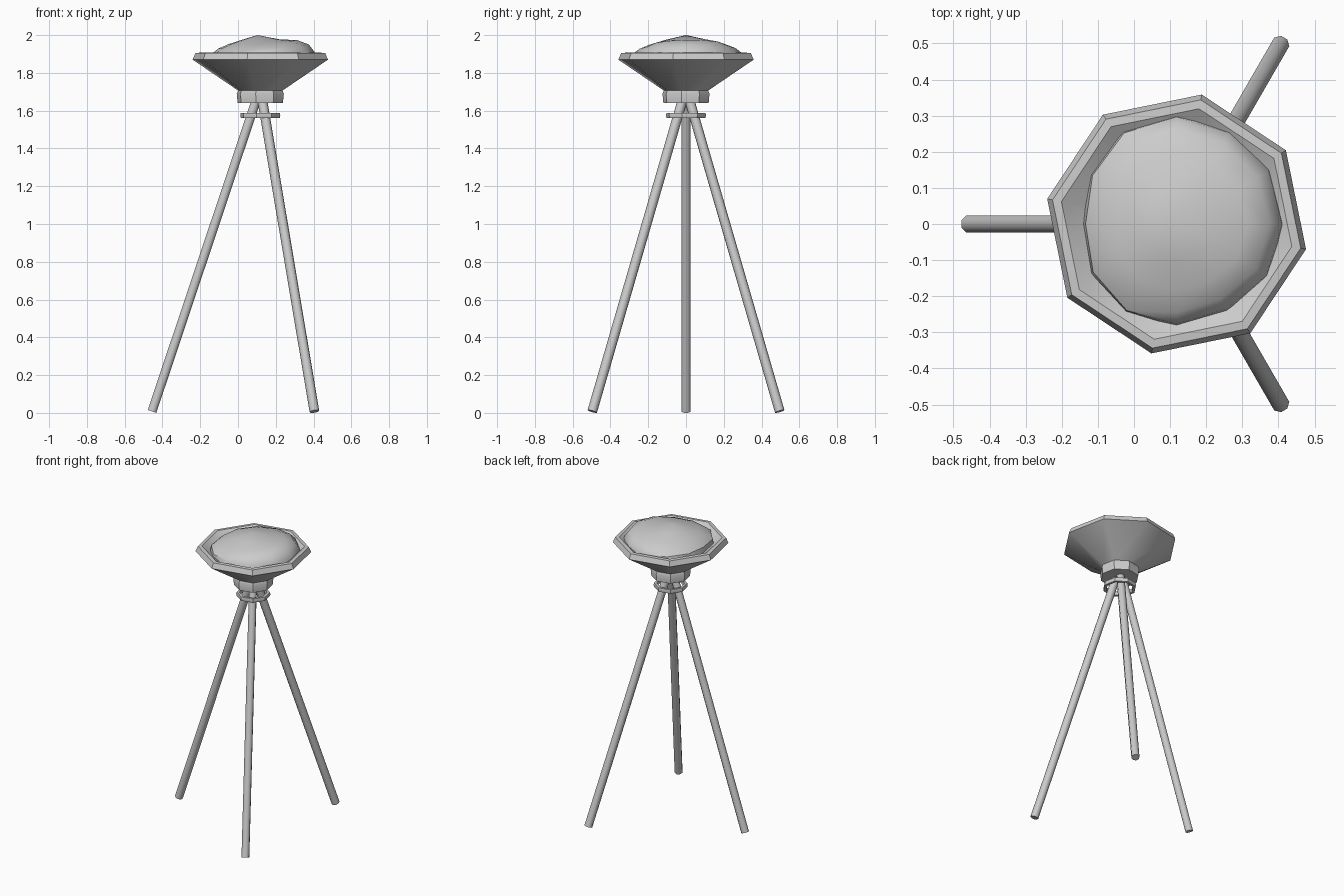
import bpy, bmesh, math
from mathutils import Vector

if "Cube" in bpy.data.objects:
    bpy.data.objects.remove(bpy.data.objects["Cube"])

CX = 0.118                    # axis of the stand
TURN = math.radians(-11)      # rotation of the eight-sided bowl

grey = bpy.data.materials.new("plain_grey")
grey.use_nodes = True
grey.diffuse_color = (0.6, 0.6, 0.6, 1)
grey.node_tree.nodes["Principled BSDF"].inputs["Base Color"].default_value = (0.6, 0.6, 0.6, 1)


def finish(name, bm, angle):
    bmesh.ops.recalc_face_normals(bm, faces=bm.faces)
    mesh = bpy.data.meshes.new(name)
    bm.to_mesh(mesh)
    bm.free()
    mesh.materials.append(grey)
    obj = bpy.data.objects.new(name, mesh)
    bpy.context.collection.objects.link(obj)
    bpy.ops.object.select_all(action='DESELECT')
    obj.select_set(True)
    bpy.context.view_layer.objects.active = obj
    bpy.ops.object.shade_smooth_by_angle(angle=math.radians(angle))
    return obj


def loft(name, rings, angle, closed=False, caps=(True, True)):
    """Skin a list of equal-length point rings."""
    bm = bmesh.new()
    rows = [[bm.verts.new(p) for p in ring] for ring in rings]
    n = len(rows[0])
    pairs = list(zip(rows, rows[1:]))
    if closed:
        pairs.append((rows[-1], rows[0]))
    for a, b in pairs:
        for i in range(n):
            j = (i + 1) % n
            bm.faces.new((a[i], a[j], b[j], b[i]))
    if not closed:
        if caps[0]:
            bm.faces.new(rows[0])
        if caps[1]:
            bm.faces.new(rows[-1])
    return finish(name, bm, angle)


def circle(r, z, n=8, turn=TURN):
    return [(CX + r * math.cos(turn + math.tau * i / n),
             r * math.sin(turn + math.tau * i / n), z) for i in range(n)]


# Bowl: outer wall, bevelled rim and inner wall
bowl = [(0.11, 1.70), (0.365, 1.87), (0.35, 1.905), (0.325, 1.907),
        (0.30, 1.89), (0.10, 1.76)]
loft("bowl", [circle(r, z) for r, z in bowl], 35)

# Collar under the bowl
collar = [(0.122, 1.64), (0.127, 1.69), (0.118, 1.71)]
loft("collar", [circle(r, z) for r, z in collar], 35)

# Ring that holds the legs together
band = [(0.088, 1.562), (0.105, 1.562), (0.108, 1.575), (0.105, 1.588), (0.088, 1.588)]
loft("leg_ring", [circle(r, z) for r, z in band], 35, closed=True)

# Three splayed legs
for k, label in enumerate(("left_back", "right", "left_front")):
    a = math.radians(60 + 120 * k)
    out = Vector((math.cos(a), math.sin(a), 0))
    side = Vector((-out.y, out.x, 0))
    foot = Vector((CX, 0, 0.008)) + out * 0.573
    top = Vector((CX, 0, 1.66)) + out * 0.02
    across = side.cross((top - foot).normalized())
    rings = [[p + 0.026 * (side * math.cos(t) + across * math.sin(t))
              for t in (math.tau * (i + 0.5) / 8 for i in range(8))] for p in (foot, top)]
    loft(label + "_leg", rings, 50)

# Uneven mound filling the bowl: irregular outline, a bump on the +x side
outline = [0.30, 0.302, 0.30, 0.305, 0.30, 0.277, 0.26, 0.275, 0.285, 0.285, 0.28, 0.295]
centre = Vector((CX - 0.015, 0, 2.0))
levels = [(1.0, 1.86), (0.97, 1.905), (0.86, 1.928), (0.65, 1.952), (0.35, 1.977)]
bm = bmesh.new()
rows = []
for s, z in levels:
    row = []
    for i, r in enumerate(outline):
        a = math.tau * i / 12
        bump = 0.022 * max(0, math.cos(a - 0.15)) * (s > 0.5) * (s < 0.95)
        row.append(bm.verts.new((CX + s * r * math.cos(a), s * r * math.sin(a), z + bump)))
    rows.append(row)
peak = bm.verts.new(centre)
for a, b in zip(rows, rows[1:]):
    for i in range(12):
        bm.faces.new((a[i], a[(i + 1) % 12], b[(i + 1) % 12], b[i]))
for i in range(12):
    bm.faces.new((rows[-1][i], rows[-1][(i + 1) % 12], peak))
bm.faces.new(rows[0])
finish("mound", bm, 40)
